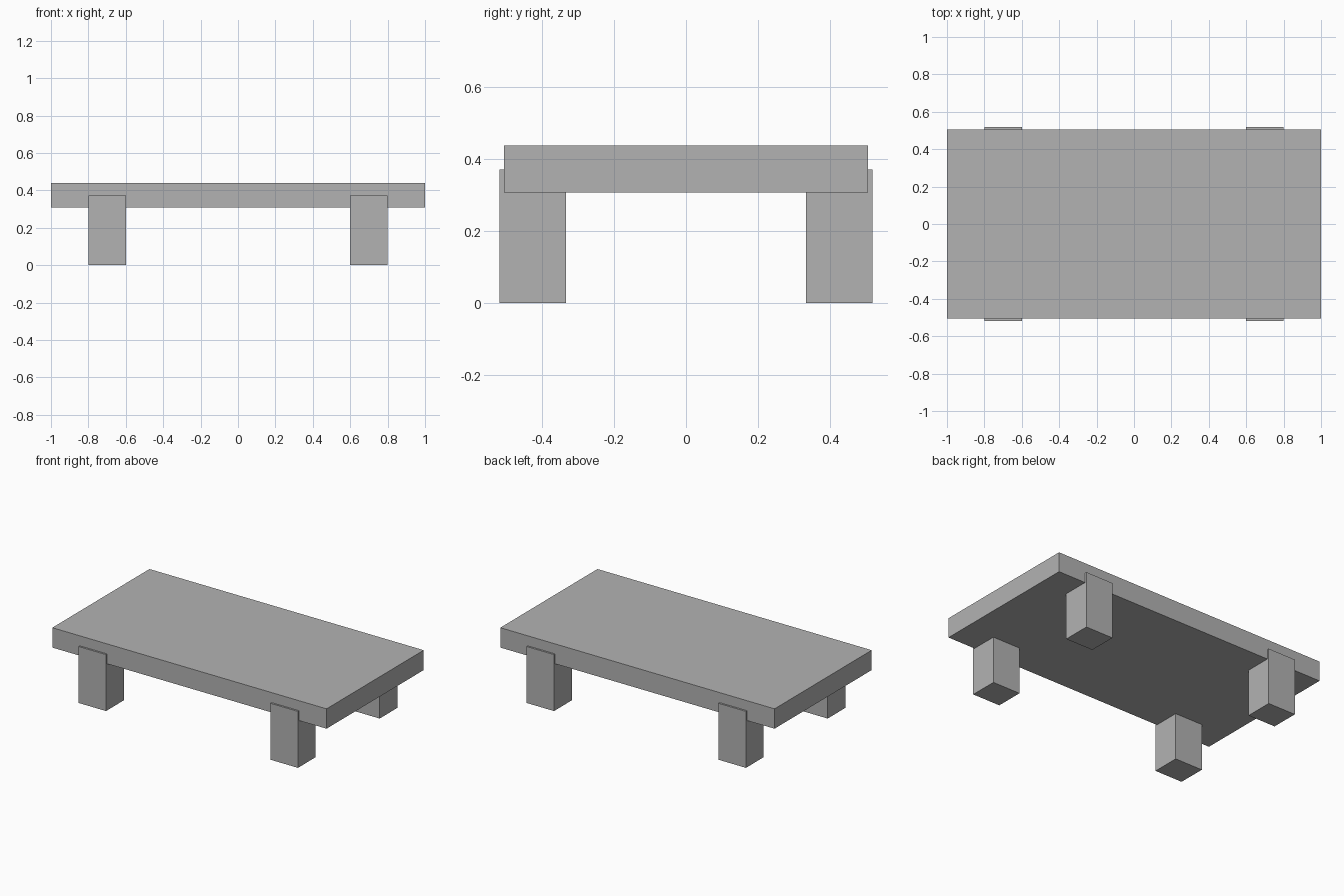
import bpy

# Remove the default cube
default_cube = bpy.data.objects.get("Cube")
if default_cube:
    bpy.data.objects.remove(default_cube, do_unlink=True)

# Single plain grey
GREY = (0.45, 0.45, 0.45, 1.0)
grey = bpy.data.materials.new("plain_grey")
grey.use_nodes = True
grey.diffuse_color = GREY
grey.node_tree.nodes["Principled BSDF"].inputs["Base Color"].default_value = GREY


def box(name, low, high):
    """Add a box spanning two opposite corners."""
    centre = [(a + b) / 2 for a, b in zip(low, high)]
    bpy.ops.mesh.primitive_cube_add(size=1, location=centre)
    obj = bpy.context.object
    obj.name = name
    obj.scale = [b - a for a, b in zip(low, high)]
    bpy.ops.object.transform_apply(location=False, rotation=False, scale=True)
    obj.data.materials.append(grey)
    return obj


# Thick slab top
box("table_top", (-1, -0.506, 0.307), (1, 0.506, 0.438))

# Four block legs, standing slightly proud of the long edges
for side, sx in (("left", 1), ("right", -1)):
    for end, sy in (("front", -1), ("back", 1)):
        xs = sorted((sx * 0.6, sx * 0.8))
        ys = sorted((sy * 0.333, sy * 0.518))
        box(f"{end}_{side}_leg", (xs[0], ys[0], 0), (xs[1], ys[1], 0.372))
